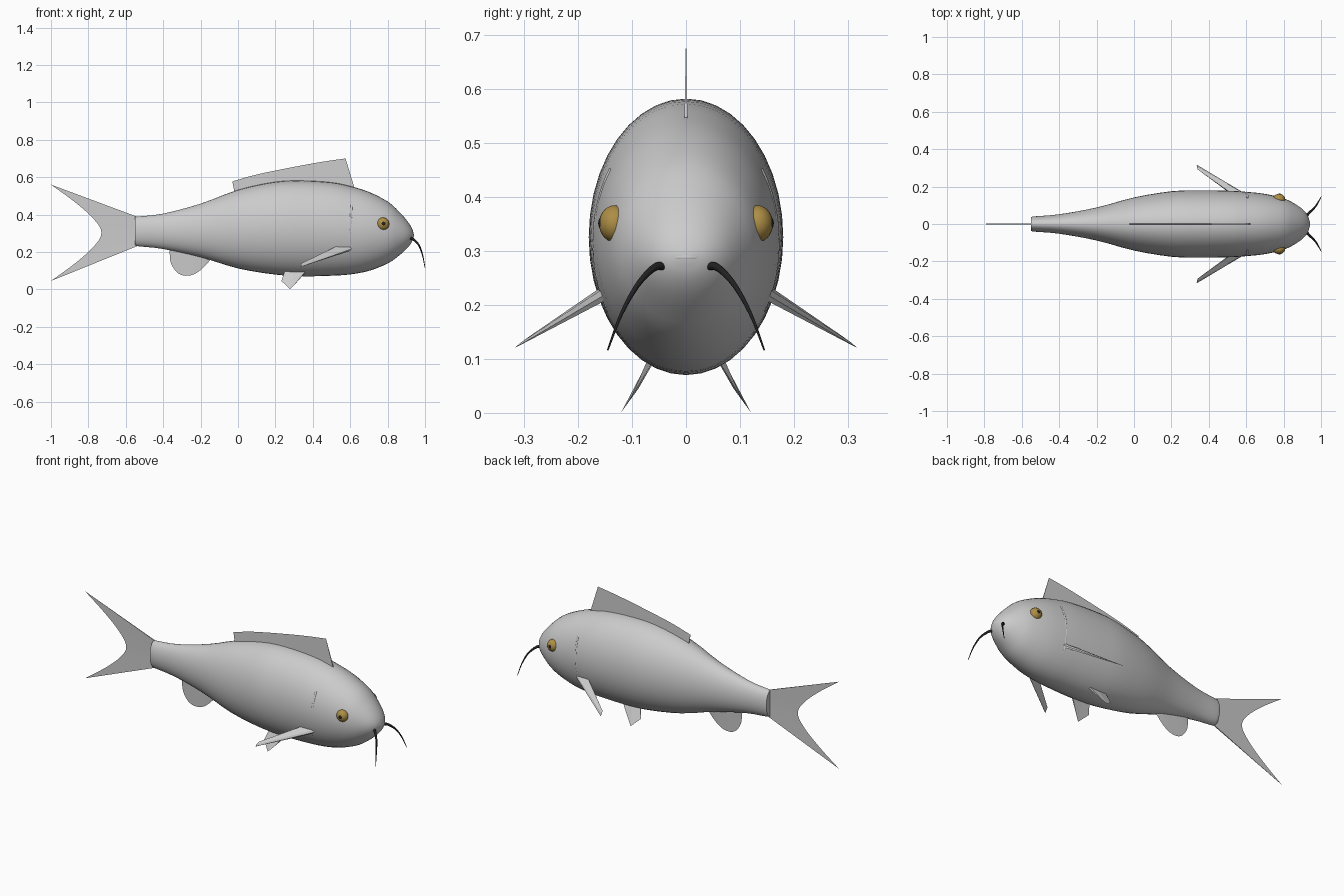
import bpy, bmesh, math
from mathutils import Vector

if "Cube" in bpy.data.objects:
    bpy.data.objects.remove(bpy.data.objects["Cube"])


def material(name, color):
    m = bpy.data.materials.new(name)
    m.diffuse_color = (*color, 1)
    m.use_nodes = True
    m.node_tree.nodes["Principled BSDF"].inputs["Base Color"].default_value = m.diffuse_color
    return m


GOLD = material("gold", (0.42, 0.27, 0.06))
DARK = material("dark", (0.015, 0.015, 0.015))


def finish(bm, name, mat=None, smooth=True):
    bmesh.ops.recalc_face_normals(bm, faces=bm.faces)
    me = bpy.data.meshes.new(name)
    bm.to_mesh(me)
    bm.free()
    ob = bpy.data.objects.new(name, me)
    bpy.context.collection.objects.link(ob)
    for p in me.polygons:
        p.use_smooth = smooth
    if mat:
        me.materials.append(mat)
    return ob


def spline(pts, steps):
    """Catmull-Rom through points."""
    p = [Vector(q) for q in pts]
    p = [2 * p[0] - p[1]] + p + [2 * p[-1] - p[-2]]
    out = []
    for a, b, c, d in zip(p, p[1:], p[2:], p[3:]):
        for i in range(steps):
            t = i / steps
            out.append(0.5 * (2 * b + (c - a) * t + (2 * a - 5 * b + 4 * c - d) * t * t
                              + (3 * b - a - 3 * c + d) * t ** 3))
    return out + [p[-2]]


def loft(rings, name, mat=None):
    """Skin a list of rings and cap both ends."""
    bm = bmesh.new()
    rows = [[bm.verts.new(v) for v in r] for r in rings]
    n = len(rows[0])
    for a, b in zip(rows, rows[1:]):
        for i in range(n):
            j = (i + 1) % n
            bm.faces.new((a[i], a[j], b[j], b[i]))
    bm.faces.new(rows[0])
    bm.faces.new(rows[-1])
    ob = finish(bm, name, mat)
    bpy.context.view_layer.objects.active = ob
    ob.select_set(True)
    bpy.ops.object.shade_smooth_by_angle(angle=math.radians(40))
    ob.select_set(False)
    return ob


def tube(path, r0, r1, name, mat=None, segs=10):
    rings = []
    for i, p in enumerate(path):
        d = path[min(i + 1, len(path) - 1)] - path[max(i - 1, 0)]
        q = d.to_track_quat('Z', 'Y')
        r = r0 + (r1 - r0) * i / (len(path) - 1)
        rings.append([p + q @ Vector((r * math.cos(k * math.tau / segs),
                                      r * math.sin(k * math.tau / segs), 0)) for k in range(segs)])
    return loft(rings, name, mat)


def fin(base, tip, normal, half, name):
    """Blade that is thick at its base and runs out to a sharp tip edge."""
    bm = bmesh.new()
    nv = Vector(normal).normalized() * half
    left = [bm.verts.new(Vector(p) + nv) for p in base]
    right = [bm.verts.new(Vector(p) - nv) for p in base]
    edge = [bm.verts.new(p) for p in tip]
    for i in range(len(base) - 1):
        bm.faces.new((left[i], left[i + 1], edge[i + 1], edge[i]))
        bm.faces.new((right[i + 1], right[i], edge[i], edge[i + 1]))
        bm.faces.new((left[i + 1], left[i], right[i], right[i + 1]))
    for k in (0, -1):
        bm.faces.new((left[k], right[k], edge[k]))
    return finish(bm, name, smooth=False)


def ellipsoid(loc, size, name, mat=None):
    bm = bmesh.new()
    bmesh.ops.create_uvsphere(bm, u_segments=24, v_segments=14, radius=1)
    bmesh.ops.scale(bm, vec=size, verts=bm.verts)
    bmesh.ops.translate(bm, vec=loc, verts=bm.verts)
    return finish(bm, name, mat)


def median_fin(base_a, base_b, outline, half, name):
    """Fin in the y = 0 plane; outline is (x, z)."""
    tip = spline([(x, 0, z) for x, z in outline], 4)
    a, b = (Vector((p[0], 0, p[1])) for p in (base_a, base_b))
    base = [a.lerp(b, i / (len(tip) - 1)) for i in range(len(tip))]
    return fin(base, tip, (0, 1, 0), half, name)


# Body: x, top z, bottom z, half width
stations = [(-.55, .388, .236, .037), (-.53, .39, .230, .041), (-.4, .405, .216, .052),
            (-.2, .458, .172, .088), (0, .532, .112, .142), (.2, .575, .079, .175),
            (.35, .581, .070, .18), (.5, .572, .073, .178), (.6, .552, .080, .172),
            (.7, .521, .099, .161), (.8, .470, .138, .137), (.86, .417, .180, .108),
            (.905, .366, .220, .076), (.93, .327, .254, .043), (.94, .296, .284, .010)]
rings = []
for s in [Vector(s) for s in spline(stations, 3)]:
    x, top, bot, w = s
    rings.append([(x, w * math.cos(k * math.tau / 40),
                   (top + bot) / 2 + (top - bot) / 2 * math.sin(k * math.tau / 40)) for k in range(40)])
loft(rings, "body")

# Fins on the centre line
median_fin((-.53, .385), (-.53, .235),
           [(-1, .56), (-.87, .465), (-.77, .375), (-.73, .302), (-.77, .23), (-.87, .14), (-1, .045)],
           .003, "tail_fin")
median_fin((-.018, .515), (.625, .535),
           [(-.03, .577), (.1, .614), (.3, .655), (.45, .682), (.575, .70)], .003, "dorsal_fin")
median_fin((-.365, .215), (-.15, .165),
           [(-.366, .20), (-.36, .145), (-.335, .10), (-.305, .078), (-.27, .073),
            (-.23, .083), (-.19, .112), (-.15, .155)], .003, "anal_fin")

# Paired parts
for side, tag in ((1, "left"), (-1, "right")):
    def m(pts):
        return [Vector((x, side * y, z)) for x, y, z in pts]

    fin(m([(.61, .15, .213), (.61, .15, .226), (.53, .155, .228)]),
        m([(.335, .317, .12), (.336, .306, .13), (.34, .292, .14)]),
        (0, side * .6, .8), .005, "pectoral_fin_" + tag)
    fin(m([(.25, .065, .095), (.30, .065, .095), (.36, .068, .093)]),
        m([(.232, .088, .045), (.278, .12, .001), (.30, .105, .022)]),
        (0, side * .8, .55), .005, "pelvic_fin_" + tag)

    # Eye and pupil
    ellipsoid((.775, side * .132, .35), (.034, .029, .034), "eye_" + tag, GOLD)
    ellipsoid((.777, side * .149, .351), (.016, .0135, .016), "pupil_" + tag, DARK)

    # Barbel
    tube(spline(m([(.918, .04, .272), (.937, .06, .268), (.967, .09, .236),
                   (.987, .12, .182), (1.0, .145, .116)]), 5), .0085, .0015, "barbel_" + tag, DARK)

    # Gill cover edge, barely raised above the body
    gill = []
    for i in range(17):
        z = .19 + .26 * i / 16
        h = (z - .316) / .236
        gill.append(Vector((.60 + .012 * h, side * (.170 * math.sqrt(1 - h * h) - .004), z)))
    tube(gill, .007, .007, "gill_edge_" + tag)

# Small lips
ellipsoid((.928, 0, .288), (.013, .03, .010), "lips")
